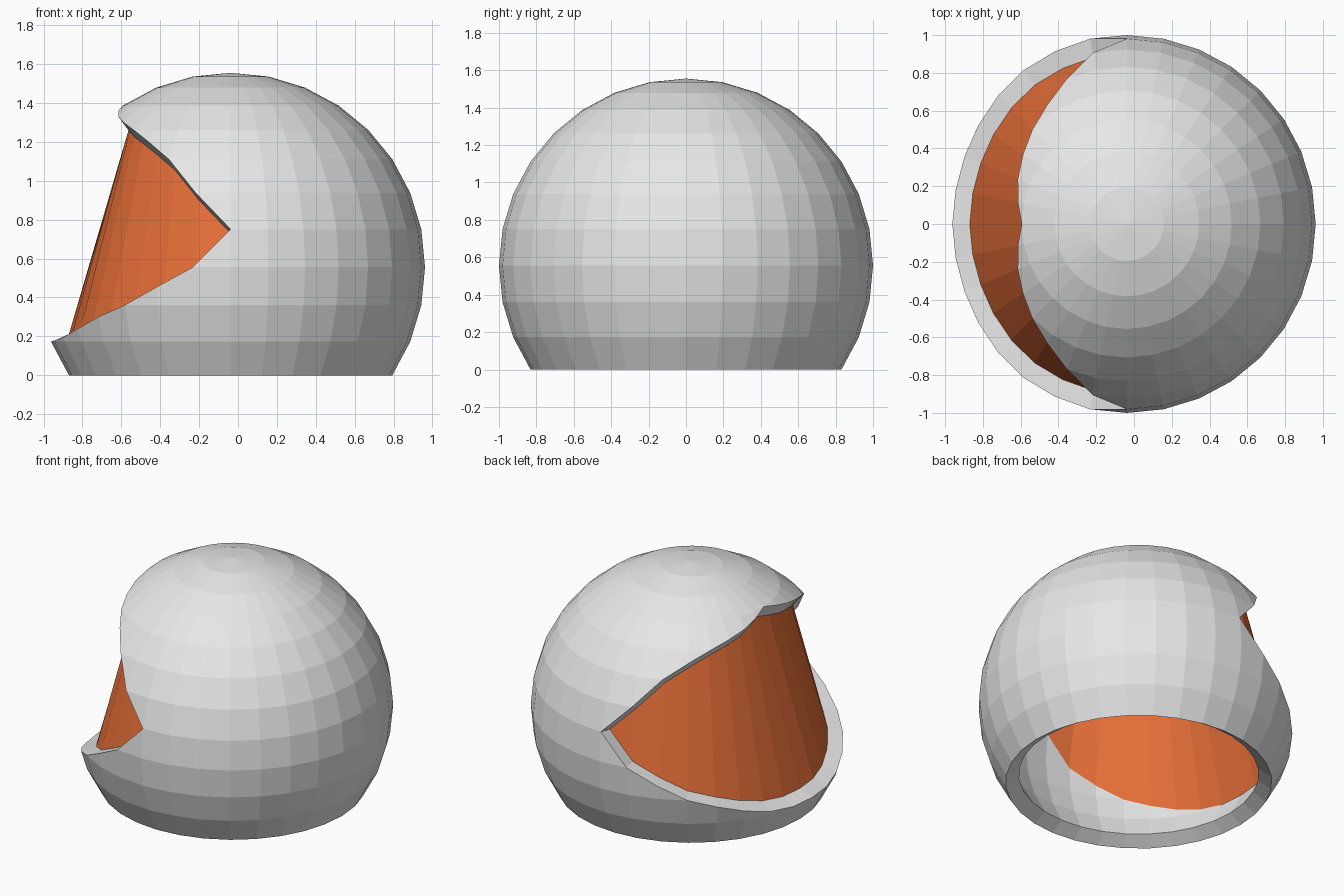
import bpy, bmesh, math
from mathutils import Vector

if "Cube" in bpy.data.objects:
    bpy.data.objects.remove(bpy.data.objects["Cube"])

SEG, RINGS, INNER = 32, 16, 0.9
C = Vector((-0.038, 0, math.sin(math.radians(33.75))))   # sphere centre

# Ring heights and radii of the sphere, from the neck (3 rings missing) to the pole
ANG = [math.radians(-33.75 + 11.25 * k) for k in range(12)]
RZ = [C.z + math.sin(a) for a in ANG]
RR = [math.cos(a) for a in ANG]
SEAM = 4                                                  # ring at the opening's corners

# Height of the face opening's lower and upper edge, from the middle to the corner
LOW = [RZ[1], RZ[1], 0.195, 0.24, 0.30, RZ[2], 0.455, RZ[3], RZ[4]]
HIGH = [RZ[8], 1.36, 1.33, 1.30, RZ[7], 1.2, RZ[6], RZ[5], RZ[4]]


def edge(table, i):
    return table[min(i % SEG, -i % SEG, 8)]


def point(i, z, scale=1.0):
    """Point on the faceted sphere in column i at height z."""
    k = max(0, min(10, sum(r <= z + 1e-6 for r in RZ) - 1))
    t = (z - RZ[k]) / (RZ[k + 1] - RZ[k])
    r = RR[k] + t * (RR[k + 1] - RR[k])
    a = 2 * math.pi * i / SEG
    return C + scale * Vector((-r * math.cos(a), r * math.sin(a), z - C.z))


def material(name, color):
    m = bpy.data.materials.new(name)
    m.diffuse_color = (*color, 1)
    m.use_nodes = True
    m.node_tree.nodes["Principled BSDF"].inputs["Base Color"].default_value = m.diffuse_color
    return m


def finish(bm, name, mat):
    bmesh.ops.recalc_face_normals(bm, faces=bm.faces)
    me = bpy.data.meshes.new(name)
    bm.to_mesh(me)
    bm.free()
    me.materials.append(mat)
    ob = bpy.data.objects.new(name, me)
    bpy.context.collection.objects.link(ob)
    return ob


def quad(bm, pts):
    bm.faces.new([bm.verts.new(p) for p in pts])


grey = material("shell grey", (0.8, 0.8, 0.8))
orange = material("visor orange", (0.8, 0.16, 0.04))

# Helmet shell: ring heights clamped to the opening's edges
bm = bmesh.new()
for i in range(SEG):
    for k in range(len(RZ) - 1):
        if k < SEAM:
            h = lambda c, z: min(z, edge(LOW, c))
        else:
            h = lambda c, z: max(z, edge(HIGH, c))
        quad(bm, [point(c, h(c, RZ[q])) for c, q in
                  ((i, k), (i, k + 1), (i + 1, k + 1), (i + 1, k))])
bmesh.ops.remove_doubles(bm, verts=bm.verts, dist=0.0005)

# Inner wall and rims
outer = list(bm.verts)
rim = [e for e in bm.edges if e.is_boundary]
faces = list(bm.faces)
inner = {v: bm.verts.new(C + INNER * (v.co - C)) for v in outer}
for f in faces:
    bm.faces.new([inner[v] for v in reversed(f.verts)])
for e in rim:
    a, b = e.verts
    bm.faces.new((a, b, inner[b], inner[a]))
finish(bm, "helmet_shell", grey)

# Visor: flat strips bridging the inner edges of the opening
bm = bmesh.new()
for i in range(-8, 8):
    quad(bm, [point(c, edge(t, c), INNER) for c, t in
              ((i, LOW), (i, HIGH), (i + 1, HIGH), (i + 1, LOW))])
bmesh.ops.remove_doubles(bm, verts=bm.verts, dist=0.0005)
finish(bm, "visor", orange)
